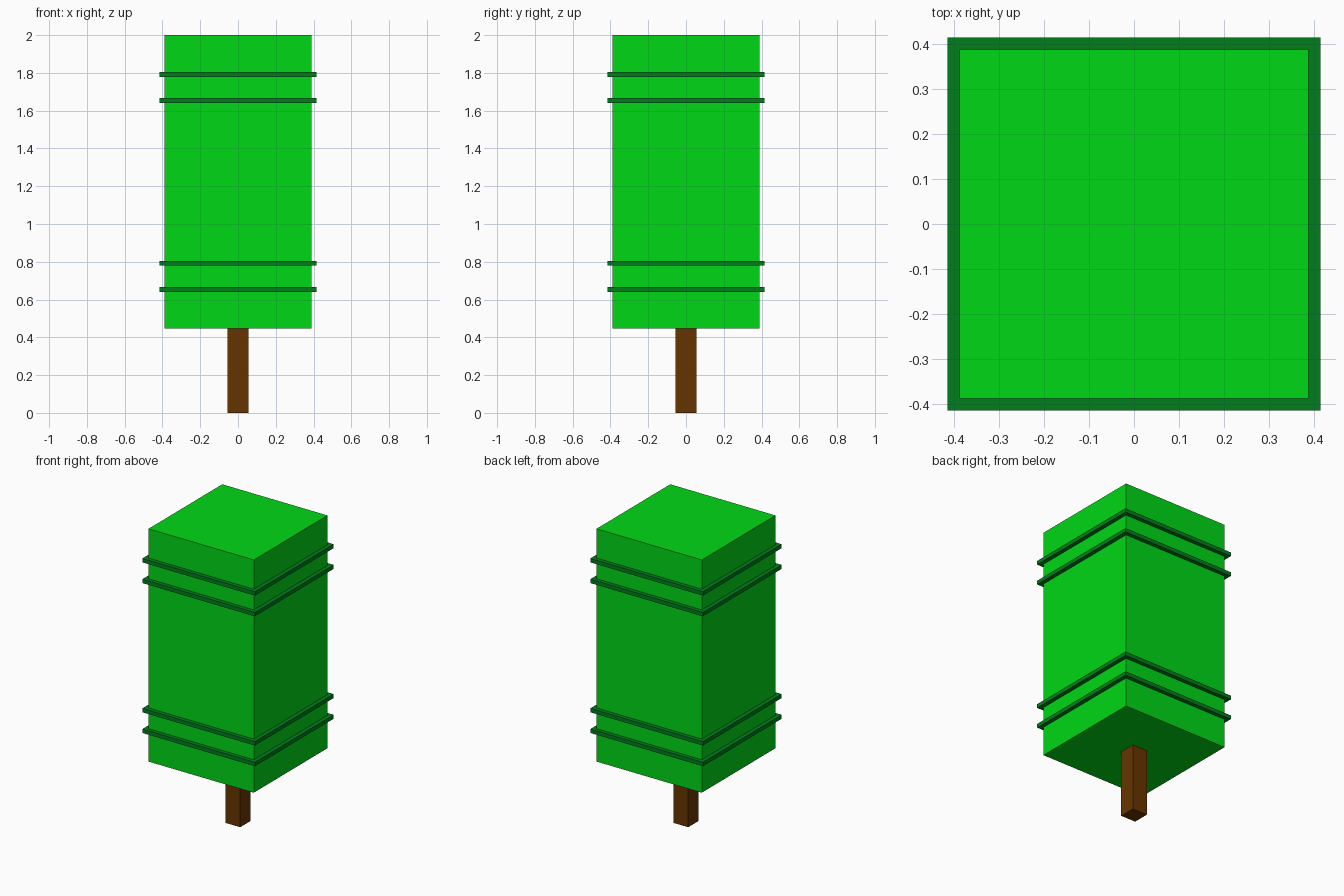
import bpy

cube = bpy.data.objects.get("Cube")
if cube:
    bpy.data.objects.remove(cube, do_unlink=True)


def make_material(name, color):
    mat = bpy.data.materials.new(name)
    mat.use_nodes = True
    mat.diffuse_color = color
    bsdf = next(n for n in mat.node_tree.nodes if n.type == 'BSDF_PRINCIPLED')
    bsdf.inputs["Base Color"].default_value = color
    return mat


def make_box(name, width, z_bottom, z_top, mat):
    """Square box centred on the z axis."""
    bpy.ops.mesh.primitive_cube_add(size=1, location=(0, 0, (z_bottom + z_top) / 2))
    obj = bpy.context.object
    obj.name = name
    obj.scale = (width, width, z_top - z_bottom)
    bpy.ops.object.transform_apply(location=False, rotation=False, scale=True)
    obj.data.materials.append(mat)
    return obj


leaf_green = make_material("leaf green", (0.0, 0.69, 0.008, 1))
dark_green = make_material("dark green", (0.0, 0.213, 0.011, 1))
bark_brown = make_material("bark brown", (0.135, 0.036, 0.0, 1))

# Trunk and block of foliage
make_box("trunk", 0.11, 0.0, 0.447, bark_brown)
make_box("foliage", 0.777, 0.447, 2.0, leaf_green)

# Two pairs of thin bands around the foliage
BAND_THICKNESS = 0.026
for i, z in enumerate((0.654, 0.792, 1.654, 1.792), 1):
    make_box(f"foliage_band_{i}", 0.831, z - BAND_THICKNESS / 2,
             z + BAND_THICKNESS / 2, dark_green)
